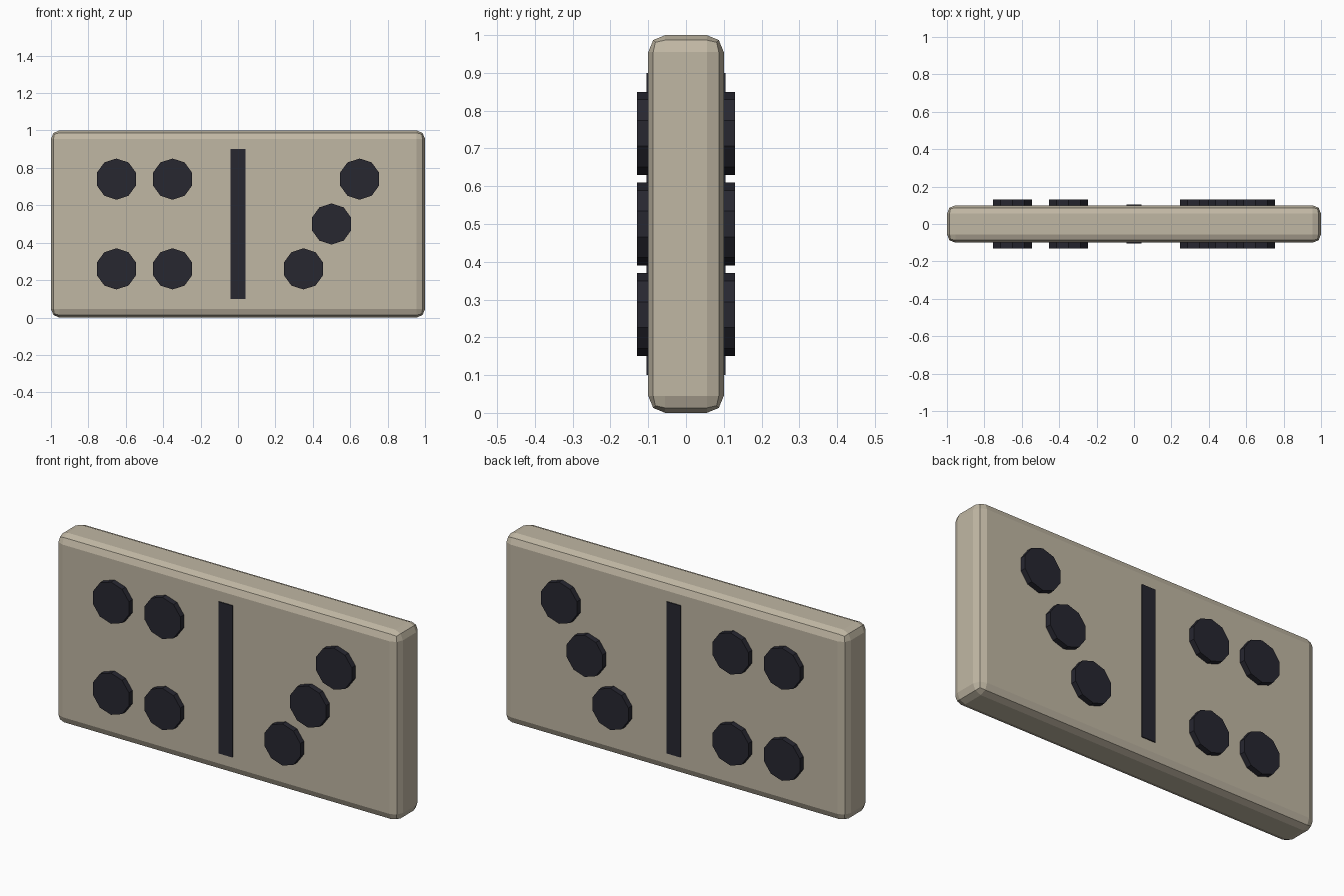
import bpy
import math

default = bpy.data.objects.get("Cube")
if default:
    bpy.data.objects.remove(default, do_unlink=True)


def make_material(name, rgb):
    mat = bpy.data.materials.new(name)
    mat.use_nodes = True
    colour = (*rgb, 1.0)
    mat.diffuse_color = colour
    mat.node_tree.nodes["Principled BSDF"].inputs["Base Color"].default_value = colour
    return mat


def finish(name, mat):
    obj = bpy.context.object
    obj.name = obj.data.name = name
    obj.data.materials.append(mat)
    return obj


def box(name, size, mat):
    bpy.ops.mesh.primitive_cube_add(size=1, location=(0, 0, 0.5))
    obj = finish(name, mat)
    obj.scale = size
    bpy.ops.object.transform_apply(location=False, rotation=False, scale=True)
    return obj


ivory = make_material("warm ivory", (0.53, 0.475, 0.37))
ink = make_material("dark ink", (0.02, 0.02, 0.03))

# Tile body with rounded edges
body = box("tile_body", (2, 0.2, 1), ivory)
bevel = body.modifiers.new("rounded edges", 'BEVEL')
bevel.width = 0.045
bevel.segments = 2

# Centre bar, standing just proud of both faces
box("divider_bar", (0.08, 0.21, 0.8), ink)

# Raised ten-sided pips, passing through to show on both faces
four = [(x, z) for x in (-0.65, -0.35) for z in (0.26, 0.74)]
three = [(0.5 + 0.15 * i, 0.5 + 0.24 * i) for i in (-1, 0, 1)]
for i, (x, z) in enumerate(four + three, 1):
    bpy.ops.mesh.primitive_cylinder_add(
        vertices=10, radius=0.11, depth=0.26,
        location=(x, 0, z), rotation=(math.pi / 2, 0, 0))
    finish(f"pip_{i}", ink)
